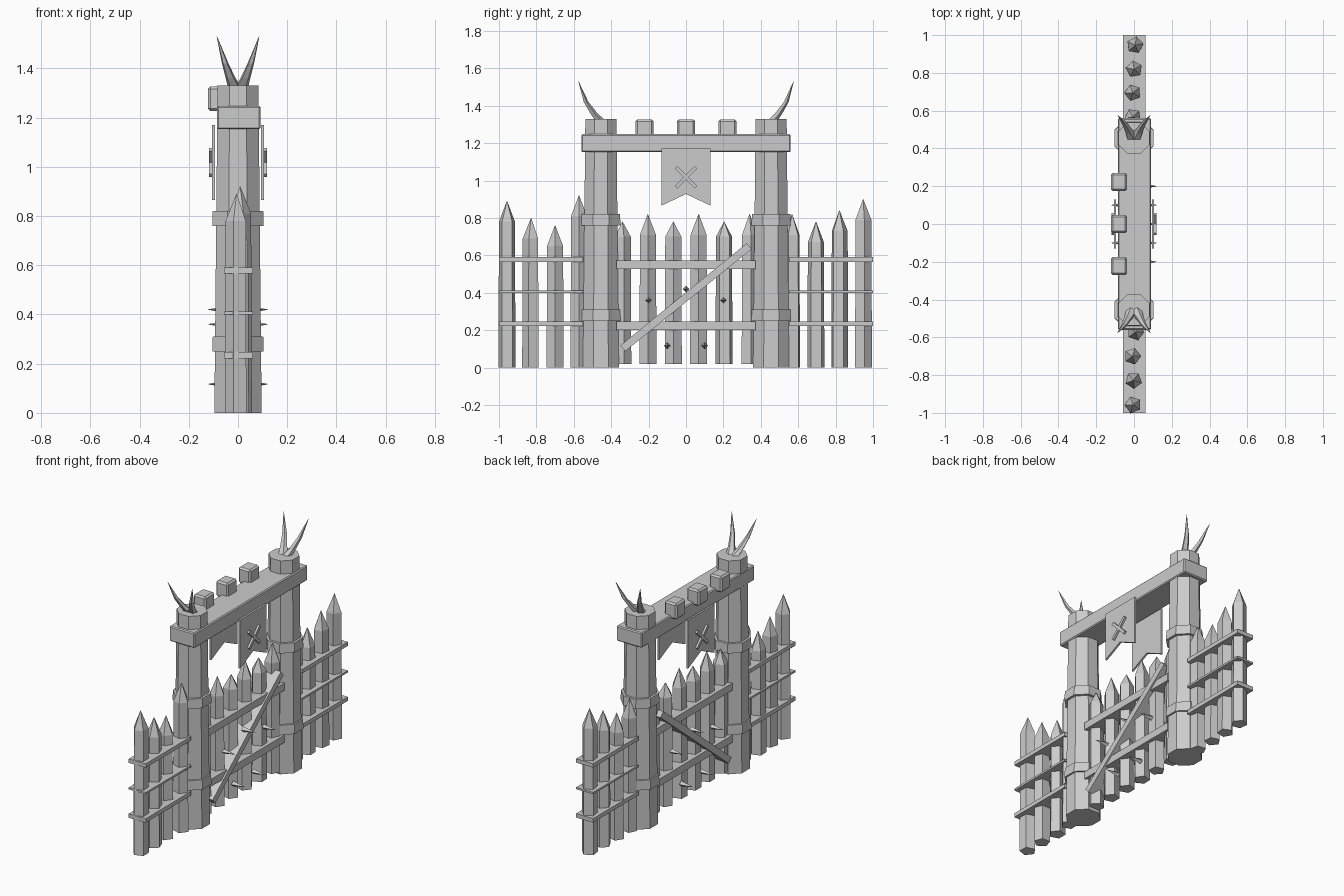
import bpy, bmesh, math, random
from mathutils import Vector, Matrix

random.seed(4)
cube = bpy.data.objects.get("Cube")
if cube:
    bpy.data.objects.remove(cube)

grey = bpy.data.materials.new("plain_grey")
grey.use_nodes = True
colour = (0.6, 0.6, 0.6, 1)
grey.diffuse_color = colour
grey.node_tree.nodes["Principled BSDF"].inputs["Base Color"].default_value = colour


def finish(name, bm):
    bmesh.ops.recalc_face_normals(bm, faces=bm.faces)
    mesh = bpy.data.meshes.new(name)
    bm.to_mesh(mesh)
    bm.free()
    mesh.materials.append(grey)
    obj = bpy.data.objects.new(name, mesh)
    bpy.context.collection.objects.link(obj)
    return obj


def box(name, centre, size, tilt=0, bevel=0):
    bm = bmesh.new()
    bmesh.ops.create_cube(bm, size=1, matrix=Matrix.Diagonal((*size, 1)))
    if bevel:
        bmesh.ops.bevel(bm, geom=bm.edges[:], offset=bevel, segments=1, affect='EDGES')
    bm.transform(Matrix.Translation(centre) @ Matrix.Rotation(tilt, 4, 'X'))
    return finish(name, bm)


def loft(name, rings, sides, turn=0, matrix=Matrix()):
    """Stack of polygon rings given as (centre, radius), capped at both ends."""
    bm = bmesh.new()
    loops = []
    for centre, radius in rings:
        loops.append([bm.verts.new(Vector(centre) + radius * Vector(
            (math.cos(turn + math.tau * i / sides), math.sin(turn + math.tau * i / sides), 0)))
            for i in range(sides)])
    for low, high in zip(loops, loops[1:]):
        for i in range(sides):
            j = (i + 1) % sides
            bm.faces.new((low[i], low[j], high[j], high[i]))
    bm.faces.new(loops[0])
    bm.faces.new(loops[-1])
    bm.transform(matrix)
    return finish(name, bm)


def stake(name, x, y, base, shoulder, tip):
    loft(name, [((x, y, base), 0.048), ((x, y, shoulder), 0.045), ((x, y, tip), 0.001)],
         5, random.uniform(0, math.tau))


# Gate posts with bands and a pair of horns
eighth = math.pi / 8
for side, label in ((-1, "front"), (1, "back")):
    y = side * 0.455
    loft(label + "_post", [((0, y, 0), 0.104), ((0, y, 1.33), 0.09)], 8, eighth)
    for level, z in (("lower", 0.25), ("upper", 0.76)):
        loft(f"{label}_post_{level}_band", [((0, y, z), 0.113), ((0, y, z + 0.06), 0.111)], 8, eighth)
    for s, hand in ((-1, "right"), (1, "left")):
        path = [((s * 0.012, side * 0.46, 1.32), 0.03), ((s * 0.03, side * 0.495, 1.36), 0.021),
                ((s * 0.052, side * 0.535, 1.42), 0.014), ((s * 0.086, side * 0.575, 1.53), 0.001)]
        loft(f"{label}_{hand}_horn", path, 5, 0.3)

# Top beam and battlement blocks
box("top_beam", (0.003, 0, 1.2), (0.176, 1.12, 0.095), bevel=0.006)
for i, y in enumerate((-0.222, 0, 0.222)):
    box(f"battlement_block_{i + 1}", (-0.08, y, 1.276), (0.085, 0.096, 0.1), bevel=0.01)

# Side fences: pointed stakes and flat rails
front_tips = ((0.957, 0.89), (0.828, 0.8), (0.7, 0.76), (0.572, 0.92))
back_tips = ((0.947, 0.9), (0.82, 0.84), (0.695, 0.78), (0.567, 0.82))
for side, label, tips in ((-1, "front", front_tips), (1, "back", back_tips)):
    for i, (y, tip) in enumerate(tips):
        stake(f"{label}_fence_stake_{i + 1}", random.uniform(-0.01, 0.01), side * y, 0, tip - 0.11, tip)
    for i, (z, thick) in enumerate(((0.234, 0.025), (0.405, 0.012), (0.578, 0.025))):
        box(f"{label}_fence_rail_{i + 1}", (0.002, side * 0.775, z), (0.118, 0.45, thick))

# Gate: stakes, rails and diagonal brace
for i in range(6):
    stake(f"gate_stake_{i + 1}", 0, -0.34 + i * 0.136, 0.02, 0.7 + 0.01 * (i % 2), 0.78 + 0.04 * (i % 2))
for label, z in (("lower", 0.223), ("upper", 0.549)):
    box(f"gate_{label}_rail", (0, 0, z), (0.12, 0.745, 0.046))
box("gate_brace", (0, 0, 0.376), (0.14, 0.87, 0.04), tilt=math.atan2(0.55, 0.68))

# Gate spikes, and hanging banners with crossed bars, on both faces
for s, hand in ((-1, "right"), (1, "left")):
    for i, (y, z) in enumerate(((0, 0.42), (-0.2, 0.36), (0.2, 0.36), (-0.1, 0.117), (0.1, 0.117))):
        place = Matrix.Translation((s * 0.035, y, z)) @ Matrix.Rotation(s * math.pi / 2, 4, 'Y')
        loft(f"{hand}_gate_spike_{i + 1}", [((0, 0, 0), 0.017), ((0, 0, 0.085), 0.001)], 4, 0, place)

    bm = bmesh.new()
    outline = ((-0.131, 1.17), (-0.131, 0.866), (0, 0.928), (0.131, 0.866), (0.131, 1.17))
    face = bm.faces.new([bm.verts.new((s * 0.094, y, z)) for y, z in outline])
    grown = bmesh.ops.extrude_face_region(bm, geom=[face])
    bmesh.ops.translate(bm, vec=(s * 0.012, 0, 0),
                        verts=[v for v in grown["geom"] if isinstance(v, bmesh.types.BMVert)])
    finish(hand + "_banner", bm)
    for i, tilt in enumerate((math.pi / 4, -math.pi / 4)):
        box(f"{hand}_banner_bar_{i + 1}", (s * 0.111, 0, 1.017), (0.015, 0.15, 0.018), tilt=tilt)
